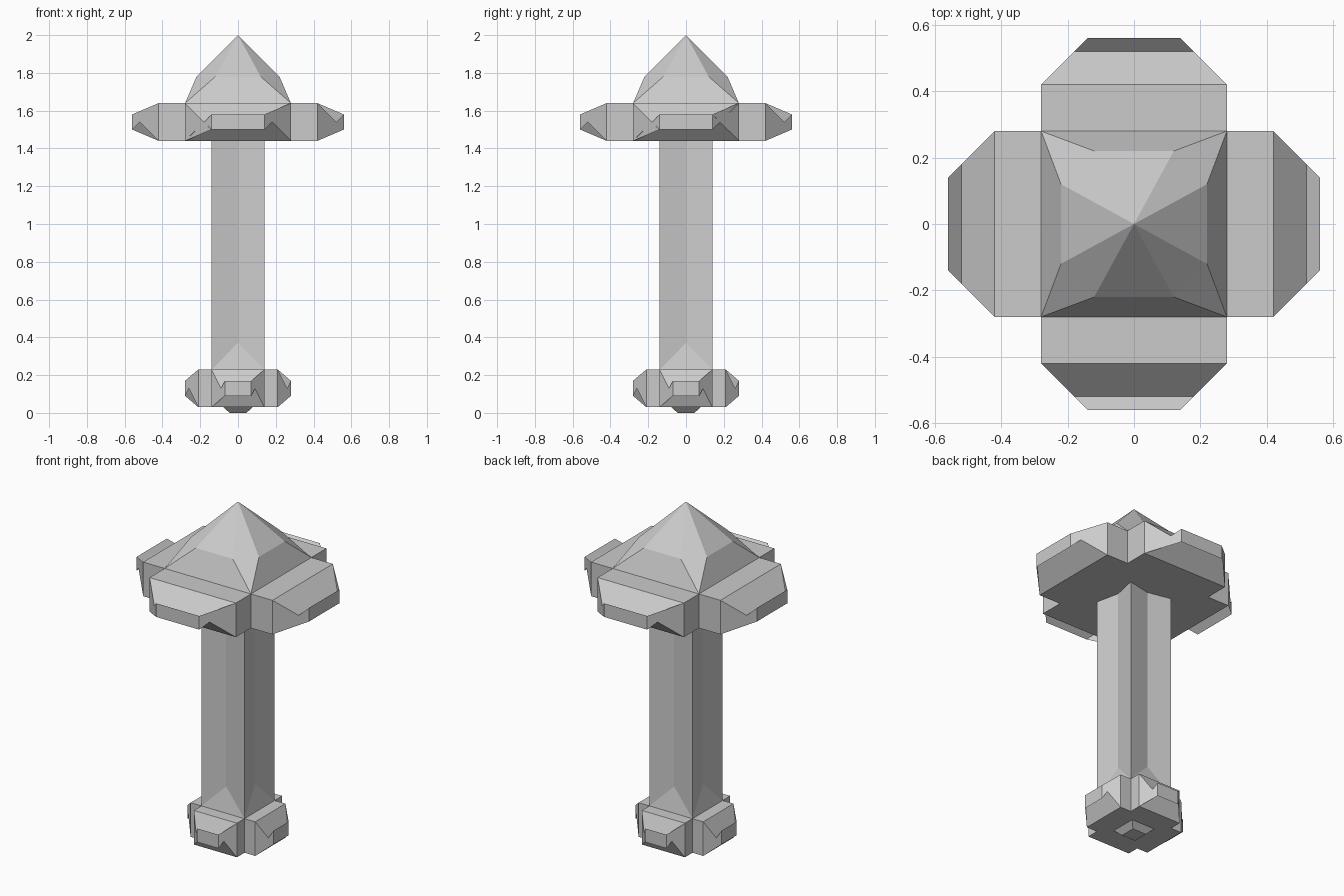
import bpy, bmesh
from math import pi
from mathutils import Matrix, Vector

if "Cube" in bpy.data.objects:
    bpy.data.objects.remove(bpy.data.objects["Cube"])


def make(name, build):
    bm = bmesh.new()
    build(bm)
    bmesh.ops.remove_doubles(bm, verts=bm.verts, dist=1e-5)
    me = bpy.data.meshes.new(name)
    bm.to_mesh(me)
    bm.free()
    ob = bpy.data.objects.new(name, me)
    bpy.context.collection.objects.link(ob)
    return ob


def face(bm, pts):
    bm.faces.new([bm.verts.new(p) for p in pts])


def face4(bm, pts):
    # the same face on all four sides
    for k in range(4):
        rot = Matrix.Rotation(k * pi / 2, 3, 'Z')
        face(bm, [rot @ Vector(p) for p in pts])


def collar(name, s, z):
    """Cross-shaped collar with pinched arm tips and a faceted cap."""
    def P(x, y, h):
        return (x * s, y * s, z + h)

    def build(bm):
        # (x, half width, height) of one arm; M is where the twisted tip crosses
        I, J = (.28, .28, 0), (.28, .28, .2)
        A, B = (.42, .28, 0), (.42, .28, .2)
        C, D = (.56, .14, .06), (.56, .14, .14)
        M = (.52, .18, .1)

        def strip(a, b):
            face4(bm, [P(a[0], -a[1], a[2]), P(b[0], -b[1], b[2]),
                       P(b[0], b[1], b[2]), P(a[0], a[1], a[2])])

        for a, b in [(J, B), (B, M), (M, D), (D, C), (C, M), (M, A), (A, I)]:
            strip(a, b)

        def side(pts, sign):
            pts = [P(x, y * sign, h) for x, y, h in pts]
            face4(bm, pts if sign < 0 else pts[::-1])

        # right flank is open above the crossing, left flank below it
        for t in [(I, A, B, J), (A, M, B), (A, C, M), (C, D, M)]:
            side(t, -1)
        for t in [(I, A, B, J), (A, M, B), (B, M, D), (C, D, M)]:
            side(t, 1)
        # underside
        face(bm, [P(-.28, -.28, 0), P(-.28, .28, 0), P(.28, .28, 0), P(.28, -.28, 0)])
        # cap: square base, eight-point ring, apex
        a, b, c = P(.22, -.12, .34), P(.22, .12, .34), P(.12, .22, .34)
        top, k0, k1 = P(0, 0, .56), P(.28, -.28, .2), P(.28, .28, .2)
        for t in [(k0, k1, b, a), (k1, c, b), (a, b, top), (b, c, top)]:
            face4(bm, t)

    return make(name, build)


collar("head", 1, 1.44)
collar("pommel", .5, .03)


# shaft: square section with each side creased inward
def build_shaft(bm):
    for y0, x0, y1, x1 in [(-.14, .14, 0, .11), (0, .11, .14, .14)]:
        face4(bm, [(x0, y0, .03), (x1, y1, .03), (x1, y1, 1.44), (x0, y0, 1.44)])


make("shaft", build_shaft)


# small tapered foot
def build_foot(bm):
    a, b = .077, .045
    face4(bm, [(b, -b, 0), (b, b, 0), (a, a, .03), (a, -a, .03)])
    face(bm, [(-b, -b, 0), (-b, b, 0), (b, b, 0), (b, -b, 0)])


make("foot", build_foot)
